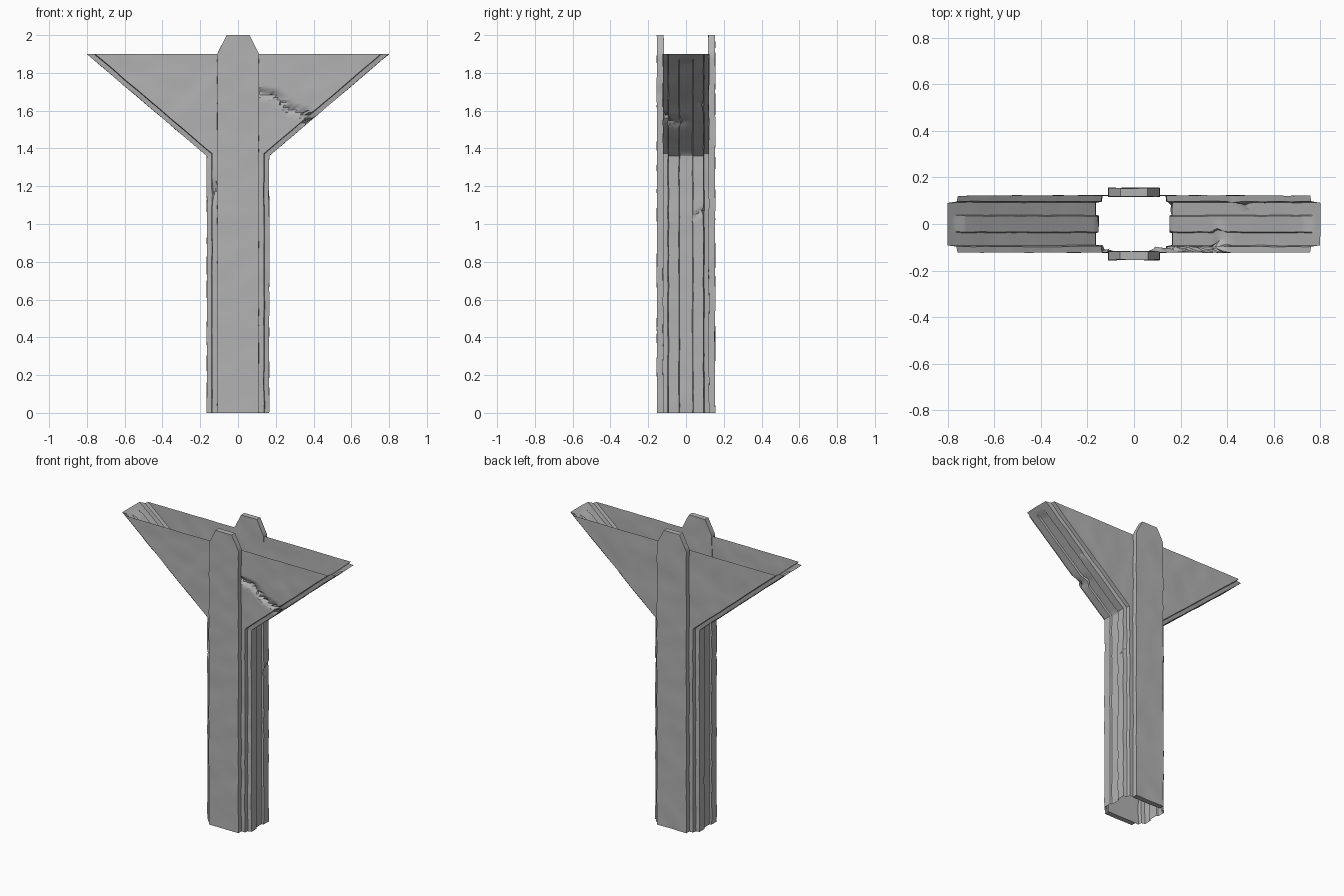
import bpy, bmesh, random
from mathutils import Vector, noise
from mathutils.geometry import intersect_point_line

random.seed(4)
if "Cube" in bpy.data.objects:
    bpy.data.objects.remove(bpy.data.objects["Cube"], do_unlink=True)

stone = bpy.data.materials.new("grey stone")
stone.use_nodes = True
grey = (0.45, 0.45, 0.45, 1)
stone.diffuse_color = grey
bsdf = stone.node_tree.nodes["Principled BSDF"]
bsdf.inputs["Base Color"].default_value = grey
bsdf.inputs["Roughness"].default_value = 0.9

WING_TOP, ELBOW, SLOPE = 1.9, 1.36, 1.176

# Broken seams: polyline, radius, depth
CRACKS = [
    ([(0.10, -0.12, 1.70), (0.20, -0.12, 1.68), (0.28, -0.12, 1.61), (0.42, -0.12, 1.56)], 0.028, 0.03),
    ([(0.40, -0.12, 1.55), (0.37, -0.02, 1.53)], 0.04, 0.03),
    ([(0.165, 0.03, 1.02), (0.165, 0.13, 1.10)], 0.015, 0.02),
    ([(-0.15, -0.11, 1.12), (-0.12, -0.12, 1.20)], 0.03, 0.02),
    ([(0.42, 0.11, 1.60), (0.50, 0.08, 1.64)], 0.02, 0.015),
]


def crack_depth(p):
    """How far a point sinks because of nearby broken seams."""
    sink = 0.0
    for pts, radius, depth in CRACKS:
        for a, b in zip(pts, pts[1:]):
            a, b = Vector(a), Vector(b)
            q, t = intersect_point_line(p, a, b)
            dist = (p - a.lerp(b, min(1, max(0, t)))).length
            if dist < radius:
                sink = max(sink, depth * (1 - dist / radius) * random.uniform(0.5, 1.3))
    return sink


def weather(p):
    """Gentle chiselled waviness plus the cracks."""
    w = noise.noise_vector(p * 9) * 0.003
    q = Vector((p.x + w.x, p.y + w.y, p.z))
    sink = crack_depth(p)
    if sink:
        q += Vector((-0.6 if p.x > 0 else 0.6, -0.8 if p.y > 0 else 0.8, 0)) * sink
    return q


def loft(name, ring_at, heights, capped):
    """Stack closed rings of (x, y) points into a wall."""
    bm = bmesh.new()
    rings = [[bm.verts.new(weather(Vector((x, y, z)))) for x, y in ring_at(z)] for z in heights]
    for low, high in zip(rings, rings[1:]):
        for i in range(len(low)):
            bm.faces.new((low[i - 1], low[i], high[i], high[i - 1]))
    if capped:
        bm.faces.new(rings[0])
        bm.faces.new(rings[-1])
    bmesh.ops.recalc_face_normals(bm, faces=bm.faces)
    mesh = bpy.data.meshes.new(name)
    bm.to_mesh(mesh)
    bm.free()
    obj = bpy.data.objects.new(name, mesh)
    bpy.context.collection.objects.link(obj)
    mesh.materials.append(stone)
    bpy.ops.object.select_all(action='DESELECT')
    obj.select_set(True)
    bpy.context.view_layer.objects.active = obj
    bpy.ops.object.shade_smooth_by_angle(angle=0.5)
    return obj


def steps(a, b, n):
    return [a + (b - a) * i / n for i in range(n + 1)]


def edge_x(z, inset):
    """Side outline: straight shaft, then the flaring wing."""
    return max(0.165 - inset, 0.8 - (WING_TOP - z) * SLOPE - 1.54 * inset)


# Stepped moulding of the narrow side, front to back: (inset, y)
MOULDING = [(0.028, -0.122), (0.025, -0.097), (0, -0.092), (0, -0.038),
            (0.012, -0.034), (0.012, 0.034), (0, 0.038), (0, 0.092),
            (0.025, 0.097), (0.028, 0.122)]
SIDE = [MOULDING[0]]
for (d0, y0), (d1, y1) in zip(MOULDING, MOULDING[1:]):
    n = 4 if y1 - y0 > 0.03 else 1
    SIDE += list(zip(steps(d0, d1, n), steps(y0, y1, n)))[1:]


def body_ring(z):
    panel = steps(0, edge_x(z, 0.028), 28)[:-1]
    half = [(x, -0.122) for x in panel]
    for d, y in SIDE:
        # the middle groove stops short of the wing tip
        groove = abs(y) < 0.036 and z > 1.865
        half.append((edge_x(z, 0 if groove else d), y))
    half += [(x, 0.122) for x in reversed(panel)]
    return half + [(-x, y) for x, y in reversed(half[1:-1])]


# Hollow shaft with flared wings, open above and below
rows = steps(0, ELBOW, 80) + steps(1.373, 1.86, 36) + steps(1.87, WING_TOP, 2)
loft("pillar_body", body_ring, rows, False)


# Raised upright plates with tapered tops
def plate_ring(side):
    def ring(z):
        w = 0.11 if z <= WING_TOP else 0.11 - 0.5 * (z - WING_TOP)
        xs = steps(-w, w, 8)
        return [(x, side * 0.154) for x in xs] + [(x, side * 0.118) for x in reversed(xs)]
    return ring


for name, side in (("front_plate", -1), ("back_plate", 1)):
    loft(name, plate_ring(side), steps(0, WING_TOP, 76) + steps(1.92, 2.0, 4), True)
